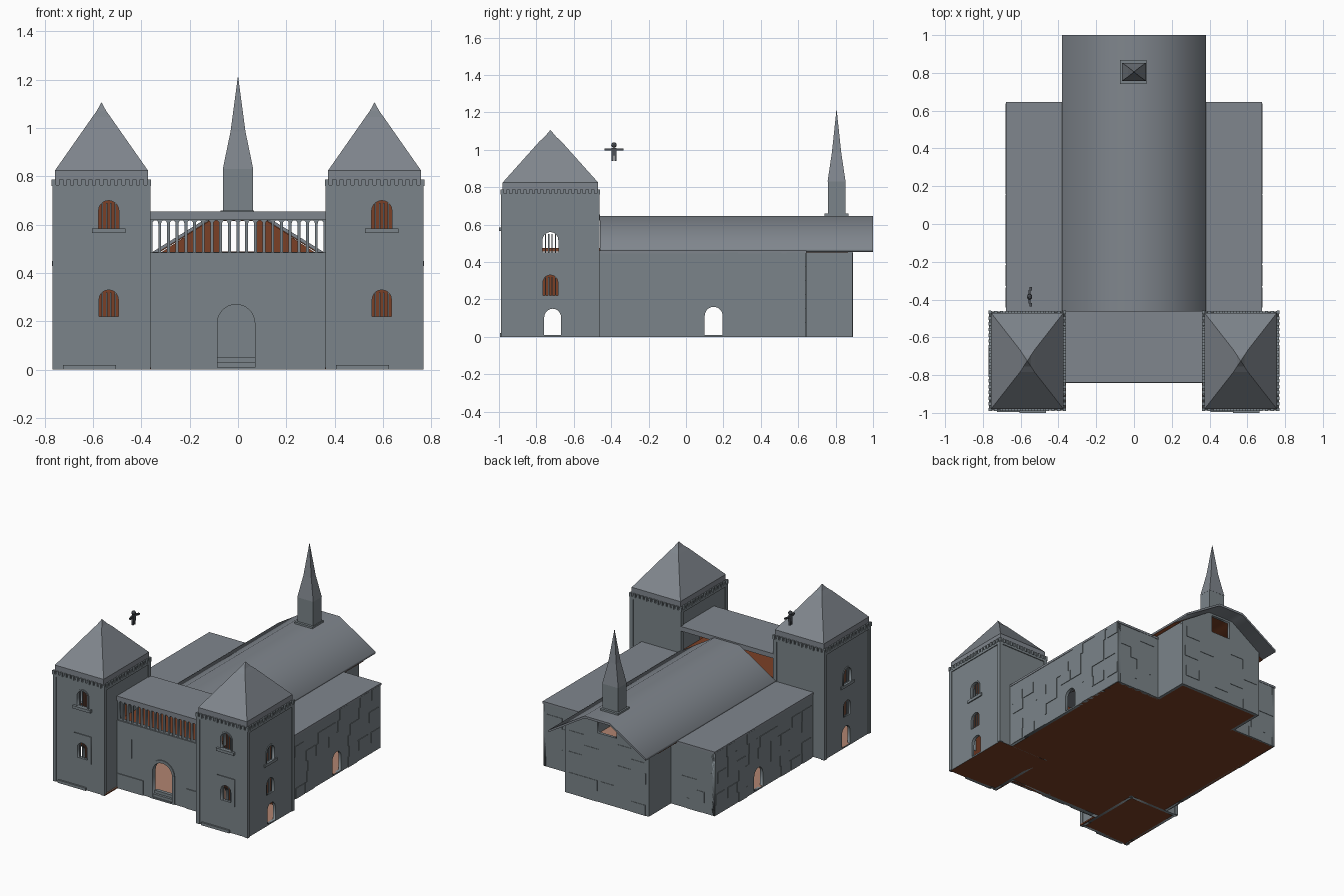
import bpy, bmesh, math, random
from mathutils import Matrix

if "Cube" in bpy.data.objects:
    bpy.data.objects.remove(bpy.data.objects["Cube"])
random.seed(4)


def mat(name, r, g, b):
    m = bpy.data.materials.new(name)
    m.diffuse_color = (*[(c / 255) ** 2.2 for c in (r, g, b)], 1)
    m.use_nodes = True
    m.node_tree.nodes["Principled BSDF"].inputs["Base Color"].default_value = m.diffuse_color
    return m


STONE = mat("stone grey", 122, 131, 136)
ROOF = mat("roof grey", 127, 133, 140)
BROWN = mat("inner brown", 122, 66, 42)
FLOOR = mat("floor tan", 176, 132, 112)
DARK = mat("dark grey", 78, 82, 88)


def add(name, bm, mats, rule=None):
    bmesh.ops.recalc_face_normals(bm, faces=bm.faces)
    if rule:
        for f in bm.faces:
            f.material_index = rule(f)
    me = bpy.data.meshes.new(name)
    bm.to_mesh(me)
    bm.free()
    ob = bpy.data.objects.new(name, me)
    bpy.context.collection.objects.link(ob)
    for m in mats:
        me.materials.append(m)
    return ob


def boxes(name, items, mats, rule=None):
    # one mesh from (x0, x1, y0, y1, z0, z1) boxes
    bm = bmesh.new()
    for x0, x1, y0, y1, z0, z1 in items:
        M = Matrix.Translation(((x0 + x1) / 2, (y0 + y1) / 2, (z0 + z1) / 2)) @ \
            Matrix.Diagonal((x1 - x0, y1 - y0, z1 - z0, 1))
        bmesh.ops.create_cube(bm, size=1, matrix=M)
    return add(name, bm, mats, rule)


def rings(name, cx, cy, levels, m):
    # four-sided skin through (z, half x, half y) levels
    bm = bmesh.new()
    loops = [[bm.verts.new((cx + sx * hx, cy + sy * hy, z))
              for sx, sy in ((-1, -1), (1, -1), (1, 1), (-1, 1))] for z, hx, hy in levels]
    for a, b in zip(loops, loops[1:]):
        for i in range(4):
            j = (i + 1) % 4
            bm.faces.new((a[i], a[j], b[j], b[i]))
    bm.faces.new(loops[0])
    bm.faces.new(loops[-1])
    return add(name, bm, [m])


def rect(u0, u1, z0, z1):
    return [(u0, z0), (u1, z0), (u1, z1), (u0, z1)]


def arch(c, w, z0, z1, n=10):
    r = w / 2
    return [(c - r, z0), (c + r, z0)] + [(c + r * math.cos(math.pi * i / n),
            z1 - r + r * math.sin(math.pi * i / n)) for i in range(n + 1)]


def wall(name, outline, holes, loc, side=False, t=0.02, mats=(STONE,), inner=0):
    # upright slab with openings; faces toward `inner` (-1/+1 in local depth) take material 1
    cu = bpy.data.curves.new(name, 'CURVE')
    cu.dimensions = '2D'
    cu.fill_mode = 'BOTH'
    cu.extrude = t / 2
    for pts in [outline] + holes:
        s = cu.splines.new('POLY')
        s.points.add(len(pts) - 1)
        for p, (u, v) in zip(s.points, pts):
            p.co = (u, v, 0, 1)
        s.use_cyclic_u = True
    tmp = bpy.data.objects.new(name + "_curve", cu)
    bpy.context.collection.objects.link(tmp)
    bpy.context.view_layer.update()
    me = bpy.data.meshes.new_from_object(tmp.evaluated_get(bpy.context.evaluated_depsgraph_get()))
    bpy.data.objects.remove(tmp)
    bm = bmesh.new()
    bm.from_mesh(me)
    bmesh.ops.remove_doubles(bm, verts=bm.verts, dist=1e-5)
    for f in bm.faces:
        f.material_index = 0
    rule = (lambda f: int(f.calc_center_median().z * inner > t * 0.4)) if inner else None
    ob = add(name, bm, mats, rule)
    ob.location = loc
    ob.rotation_euler = (math.pi / 2, 0, math.pi / 2 if side else 0)
    return ob


LINED = (STONE, BROWN)
CY = -0.725

# two towers, the same design shifted sideways
for tag, cx, out in (("left", -0.565, -1), ("right", 0.565, 1)):
    hx, hy, top = 0.197, 0.257, 0.765
    up, low = arch(0.03, 0.084, 0.585, 0.70), arch(0.03, 0.08, 0.22, 0.33)
    wall(tag + "_tower_front", rect(-hx, hx, 0, top), [up, low],
         (cx, CY - hy + 0.01, 0), mats=LINED, inner=-1)
    wall(tag + "_tower_back", rect(-hx, hx, 0, top), [], (cx, CY + hy - 0.01, 0), mats=LINED, inner=1)
    s_up, s_low = arch(0, 0.084, 0.45, 0.56), arch(0, 0.08, 0.22, 0.33)
    door = arch(0.012, 0.09, 0.01, 0.15)
    for s in (-1, 1):
        holes = [s_up, door] + ([s_low] if s == out else [])
        wall(f"{tag}_tower_side", rect(-hy, hy, 0, top), holes,
             (cx + s * (hx - 0.01), CY, 0), True, mats=LINED, inner=-s)
    # window surrounds, sills and bars
    fy, fx = CY - hy, cx + out * hx
    wall(tag + "_low_window_frame", rect(-0.042, 0.098, 0.195, 0.39), [low], (cx, fy, 0), t=0.012)
    wall(tag + "_up_window_frame", arch(0.03, 0.10, 0.58, 0.71), [up], (cx, fy, 0), t=0.012)
    wall(tag + "_side_window_frame", arch(0, 0.10, 0.44, 0.57), [s_up], (fx, CY, 0), True, t=0.01)
    boxes(tag + "_window_sills", [
        (cx - 0.04, cx + 0.10, fy - 0.018, fy + 0.01, 0.565, 0.585),
        (fx - 0.008, fx + 0.008, CY - 0.072, CY + 0.072, 0.43, 0.45)], [STONE])
    bars = []
    for i in range(4):
        o = -0.027 + 0.018 * i
        for z0, z1 in ((0.22, 0.32), (0.585, 0.69)):
            bars.append((cx + 0.03 + o - 0.003, cx + 0.03 + o + 0.003, fy + 0.007, fy + 0.013, z0, z1))
        for z0, z1 in ((0.22, 0.32), (0.45, 0.55)):
            bars.append((fx - out * 0.01 - 0.003, fx - out * 0.01 + 0.003, CY + o - 0.003, CY + o + 0.003, z0, z1))
    boxes(tag + "_window_bars", bars, [STONE])
    # corner strips, top band, plinth and battlement teeth
    trim = []
    for sx in (-1, 1):
        for sy in (-1, 1):
            x, y = cx + sx * 0.19, CY + sy * 0.25
            trim.append((x - 0.013, x + 0.013, y - 0.013, y + 0.013, 0, 0.75))
    trim.append((cx - 0.203, cx + 0.203, CY - 0.263, CY + 0.263, 0.745, 0.765))
    trim.append((cx - 0.16, cx + 0.06, fy - 0.012, fy + 0.01, 0.0, 0.02))
    for i in range(14):
        x = cx - 0.197 + i * 0.394 / 13
        for y in (CY - 0.259, CY + 0.259):
            trim.append((x - 0.009, x + 0.009, y - 0.006, y + 0.006, 0.76, 0.788))
    for i in range(18):
        y = CY - 0.257 + i * 0.514 / 17
        for x in (cx - 0.199, cx + 0.199):
            trim.append((x - 0.006, x + 0.006, y - 0.009, y + 0.009, 0.76, 0.788))
    boxes(tag + "_tower_trim", trim, [STONE])
    rings(tag + "_tower_roof", cx, CY, [(0.76, 0.192, 0.255), (0.825, 0.192, 0.255),
          (1.045, 0.038, 0.058), (1.07, 0.02, 0.03), (1.105, 0.001, 0.001)], ROOF)

# entrance front with gate, gallery arcade and its roof
gate = arch(-0.008, 0.155, 0.01, 0.27, 16)
wall("entrance_wall", rect(-0.37, 0.37, 0, 0.48), [gate], (0, -0.82, 0), t=0.03)
wall("gate_surround", arch(-0.008, 0.19, 0, 0.29, 16), [gate], (0, -0.834, 0), t=0.014)
boxes("gate_steps", [(-0.086, 0.07, -0.832, -0.80, 0, 0.03), (-0.086, 0.07, -0.815, -0.79, 0, 0.05)], [STONE])
boxes("entrance_blocks", [(-0.365, -0.16, -0.841, -0.83, 0, 0.105), (0.18, 0.365, -0.841, -0.83, 0, 0.14),
      (-0.365, -0.25, -0.839, -0.83, 0.24, 0.375), (-0.365, -0.19, -0.839, -0.83, 0.375, 0.47),
      (-0.365, 0.365, -0.841, -0.80, 0.47, 0.485)], [STONE])
wall("gallery_arcade", rect(-0.37, 0.37, 0.48, 0.625),
     [arch(-0.342 + i * 0.036, 0.024, 0.487, 0.618, 6) for i in range(20)], (0, -0.825, 0), t=0.016)
boxes("gallery_roof", [(-0.37, 0.37, -0.84, -0.46, 0.622, 0.655)], [ROOF])
boxes("gallery_floor", [(-0.37, 0.37, -0.81, -0.46, 0.455, 0.475)], [BROWN])

# aisles with side doors and flat roofs
for tag, s in (("left", -1), ("right", 1)):
    wall(tag + "_aisle_wall", rect(-0.47, 0.64, 0, 0.455), [arch(0.148, 0.096, 0.01, 0.16)],
         (s * 0.665, 0, 0), True)
    boxes(tag + "_aisle_back", [(min(s * 0.32, s * 0.67), max(s * 0.32, s * 0.67), 0.62, 0.64, 0, 0.455)], [STONE])
    boxes(tag + "_aisle_roof", [(min(s * 0.32, s * 0.678), max(s * 0.32, s * 0.678), -0.47, 0.645, 0.445, 0.46)], [ROOF])
    boxes(tag + "_nave_side", [(s * 0.32 - 0.01, s * 0.32 + 0.01, 0.62, 0.89, 0, 0.475)], [STONE])

# nave end wall, gable and roof
boxes("nave_back_wall", [(-0.33, 0.33, 0.87, 0.89, 0, 0.46)], [STONE])
wall("nave_gable", [(-0.33, 0.46), (0.33, 0.46), (0.33, 0.478), (0.10, 0.628), (-0.10, 0.628), (-0.33, 0.478)],
     [rect(-0.075, 0.075, 0.49, 0.615)], (0, 0.88, 0), mats=LINED, inner=1)


def roof_profile(top, thick):
    o = [(-0.382, 0.47), (-0.1, 0.645), (0.1, 0.645), (0.382, 0.47)]
    return [(x, z - top) for x, z in o] + [(x, z - top - thick) for x, z in reversed(o)]


wall("nave_roof", roof_profile(0, 0.016), [], (0, 0.27, 0), t=1.46, mats=(ROOF,))
wall("nave_roof_lining", roof_profile(0.016, 0.004), [], (0, 0.21, 0), t=1.31, mats=(BROWN,))

# spire
rings("spire_base", -0.003, 0.805, [(0.635, 0.07, 0.064), (0.658, 0.07, 0.064)], STONE)
rings("spire_shaft", 0, 0.805, [(0.64, 0.062, 0.047), (0.83, 0.062, 0.047)], STONE)
rings("spire_roof", 0, 0.805, [(0.83, 0.063, 0.048), (0.985, 0.031, 0.025), (1.21, 0.001, 0.001)], ROOF)

# floor: tan on top, brown below
boxes("floor", [(-0.67, 0.67, -0.47, 0.63, 0, 0.01), (-0.325, 0.325, 0.63, 0.88, 0, 0.01),
      (-0.36, 0.36, -0.83, -0.47, 0, 0.01), (-0.76, -0.36, -0.98, -0.47, 0, 0.01),
      (0.36, 0.76, -0.98, -0.47, 0, 0.01)], [BROWN, FLOOR], lambda f: int(f.normal.z > 0.5))

# raised stones scattered over the outer walls
stones = []
for row in range(6):
    z0, z1 = row * 0.075, row * 0.075 + 0.075
    for k in range(9):
        y = -0.45 + k * 0.12 + random.uniform(0, 0.03)
        if random.random() < 0.5 and not (z0 < 0.17 and -0.04 < y < 0.22):
            for s in (-1, 1):
                x = s * 0.676
                stones.append((x - 0.003, x + 0.003, y, y + 0.1, z0, z1))
    for k in range(5):
        x = -0.32 + k * 0.125 + random.uniform(0, 0.02)
        if random.random() < 0.5:
            stones.append((x, x + 0.11, 0.885, 0.893, z0, z1))
    for s in (-1, 1):
        x = s * random.uniform(0.42, 0.6)
        stones.append((x - 0.06, x + 0.06, 0.635, 0.643, z0, z1))
boxes("wall_stones", stones, [STONE])

# small figure hovering behind the left tower
X, Y = -0.553, -0.385
boxes("figure_body", [(X - 0.008, X + 0.008, Y - 0.014, Y + 0.014, 0.968, 1.01),
      (X - 0.006, X + 0.006, Y - 0.013, Y - 0.003, 0.94, 0.97), (X - 0.006, X + 0.006, Y + 0.003, Y + 0.013, 0.94, 0.97),
      (X - 0.005, X + 0.006, Y - 0.036, Y + 0.036, 0.995, 1.007),
      (X, X + 0.012, Y - 0.052, Y - 0.034, 0.995, 1.006), (X, X + 0.012, Y + 0.034, Y + 0.052, 0.995, 1.006)], [DARK])
bm = bmesh.new()
bmesh.ops.create_icosphere(bm, subdivisions=2, radius=0.015, matrix=Matrix.Translation((X, Y, 1.025)))
add("figure_head", bm, [DARK])
